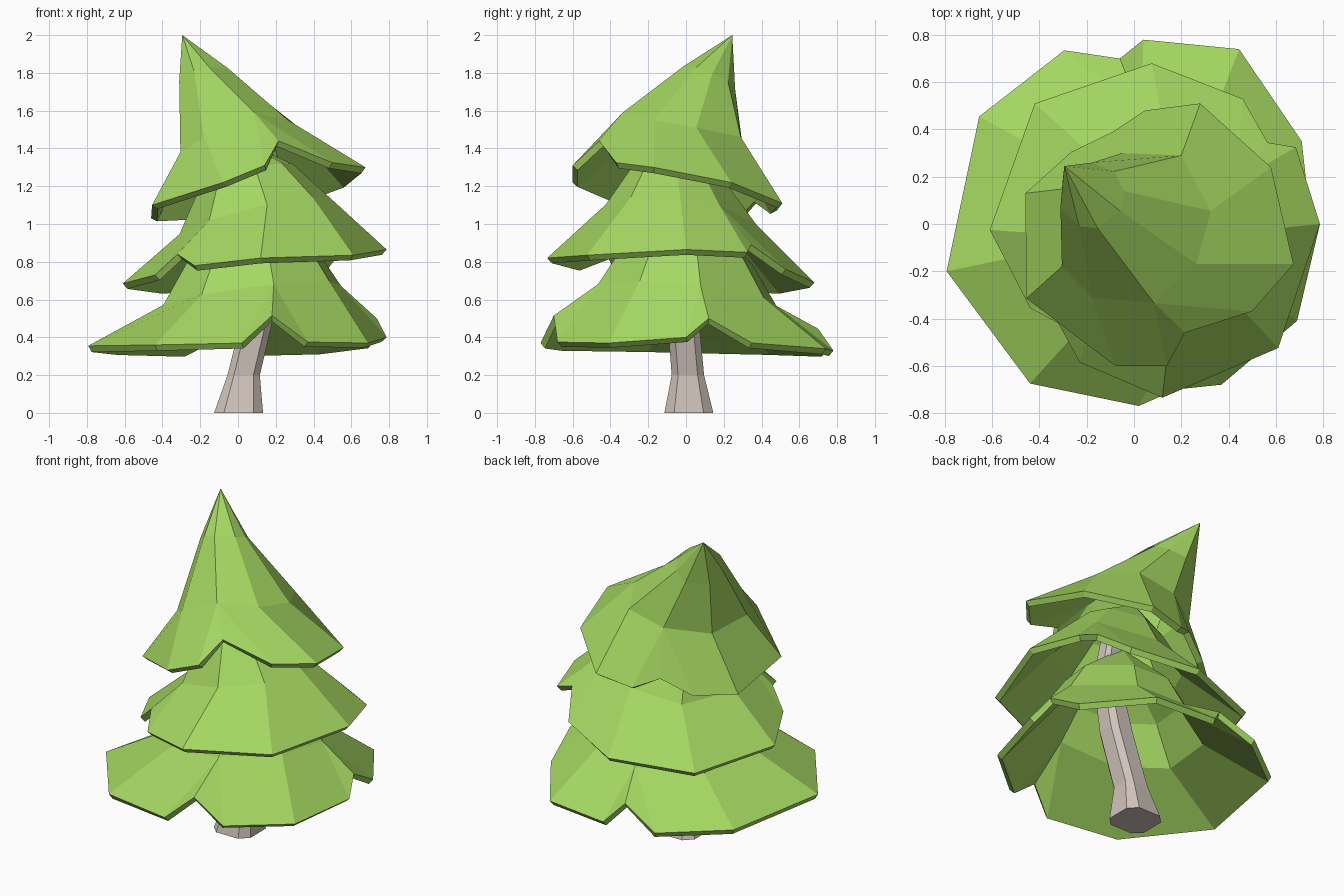
import bpy, math

if "Cube" in bpy.data.objects:
    bpy.data.objects.remove(bpy.data.objects["Cube"])


def material(name, rgb):
    m = bpy.data.materials.new(name)
    m.diffuse_color = (*rgb, 1)
    m.use_nodes = True
    m.node_tree.nodes["Principled BSDF"].inputs["Base Color"].default_value = m.diffuse_color
    return m


GREEN = material("leaf green", (0.375, 0.68, 0.12))
BARK = material("pale bark", (0.63, 0.55, 0.50))


def make(name, verts, faces, mat):
    me = bpy.data.meshes.new(name)
    me.from_pydata(verts, [], faces)
    me.materials.append(mat)
    ob = bpy.data.objects.new(name, me)
    bpy.context.collection.objects.link(ob)
    return ob


def tilted_ring(mids, cx, cy, z, r, sx, sy, twist=0):
    """Ring of points below the rim directions, on a sloping plane."""
    pts = []
    for p in mids:
        a = math.atan2(p[1], p[0]) + twist
        dx, dy = r * math.cos(a), r * math.sin(a)
        pts.append((cx + dx, cy + dy, z + sx * dx + sy * dy))
    return pts


def tier(name, columns, rings, apex):
    """Eight-sided foliage skirt; a column of three rim points forms a notch.
    Each ring is a list of points or the settings of a tilted ring."""
    verts, faces, first, last, prev = [], [], [], [], []
    mids = [c[len(c) // 2] for c in columns]
    for col in columns:
        first.append(len(verts))
        verts += col
        last.append(len(verts) - 1)
    n = len(columns)
    for level, ring in enumerate(rings):
        pts = ring if isinstance(ring, list) else tilted_ring(mids, *ring)
        ids = list(range(len(verts), len(verts) + n))
        verts += pts
        for j in range(n):
            k = (j + 1) % n
            if level == 0:
                faces.append((last[j], first[k], ids[k], ids[j]))
                for i in range(first[j], last[j]):
                    faces.append((i, i + 1, ids[j]))
            else:
                faces.append((prev[j], prev[k], ids[k], ids[j]))
        prev = ids
    top = len(verts)
    verts.append(apex)
    faces += [(prev[j], prev[(j + 1) % n], top) for j in range(n)]
    ob = make(name, verts, faces, GREEN)
    s = ob.modifiers.new("thickness", 'SOLIDIFY')
    s.thickness, s.offset = 0.038, -1
    return ob


# Lower foliage, three notches
tier("lower_foliage", [
    [(.02, -.77, .37), (.18, -.70, .515), (.37, -.68, .375)],
    [(.69, -.41, .37)],
    [(.787, 0, .40), (.735, .12, .50), (.71, .35, .37)],
    [(.445, .74, .34)],
    [(.04, .78, .33), (-.06, .70, .445), (-.295, .735, .33)],
    [(-.655, .455, .34)],
    [(-.793, -.2, .355)],
    [(-.44, -.675, .36)],
], [(.07, 0, .62, .48, .13, -.1), (.07, 0, .83, .35, .12, -.1)], (.09, 0, 1.12))

# Middle foliage, two notches
tier("middle_foliage", [
    [(.12, -.735, .82)],
    [(.61, -.525, .835)],
    [(.787, 0, .865)],
    [(.685, .325, .85), (.565, .345, .89), (.46, .53, .76)],
    [(.075, .68, .69)],
    [(-.42, .51, .66)],
    [(-.61, -.025, .685)],
    [(-.44, -.355, .73), (-.32, -.42, .84), (-.23, -.585, .78)],
], [(.09, -.03, 1.04, .40, .24, -.12), (.05, -.05, 1.27, .24, .2, -.1)],
    (0, 0, 1.45))

# Upper foliage with the leaning tip
tier("upper_foliage", [
    [(.14, -.60, 1.31), (.215, -.46, 1.44), (.50, -.37, 1.325)],
    [(.675, -.17, 1.30)],
    [(.58, .24, 1.22)],
    [(.28, .51, 1.11)],
    [(.045, .48, 1.07), (-.09, .39, 1.13), (-.265, .305, 1.035)],
    [(-.46, .13, 1.03)],
    [(-.455, -.315, 1.10)],
    [(-.08, -.60, 1.22)],
], [[(.085, -.335, 1.59), (.265, -.17, 1.55), (.325, .055, 1.51), (.2, .29, 1.46),
     (-.05, .30, 1.41), (-.29, .15, 1.38), (-.305, -.18, 1.38), (-.18, -.31, 1.46)],
    (-.18, .12, 1.77, .14, .25, -.4, -.25)],
    (-.295, .245, 2.0))

# Bent trunk: a square section with wide chamfered corners
N = 8
path = [(.003, .015, 0, .151), (.03, .01, .2, .10), (.115, -.02, .55, .097),
        (.18, -.03, .9, .08), (.14, -.03, 1.2, .06)]
angles = [math.radians(90 * q + d) for q in range(4) for d in (-31, 31)]
tv = [(cx + r * math.cos(a), cy + r * math.sin(a), z)
      for cx, cy, z, r in path for a in angles]
tf = [(s * N + i, s * N + (i + 1) % N, (s + 1) * N + (i + 1) % N, (s + 1) * N + i)
      for s in range(len(path) - 1) for i in range(N)]
tf += [tuple(reversed(range(N))), tuple(range(len(tv) - N, len(tv)))]
make("trunk", tv, tf, BARK)
